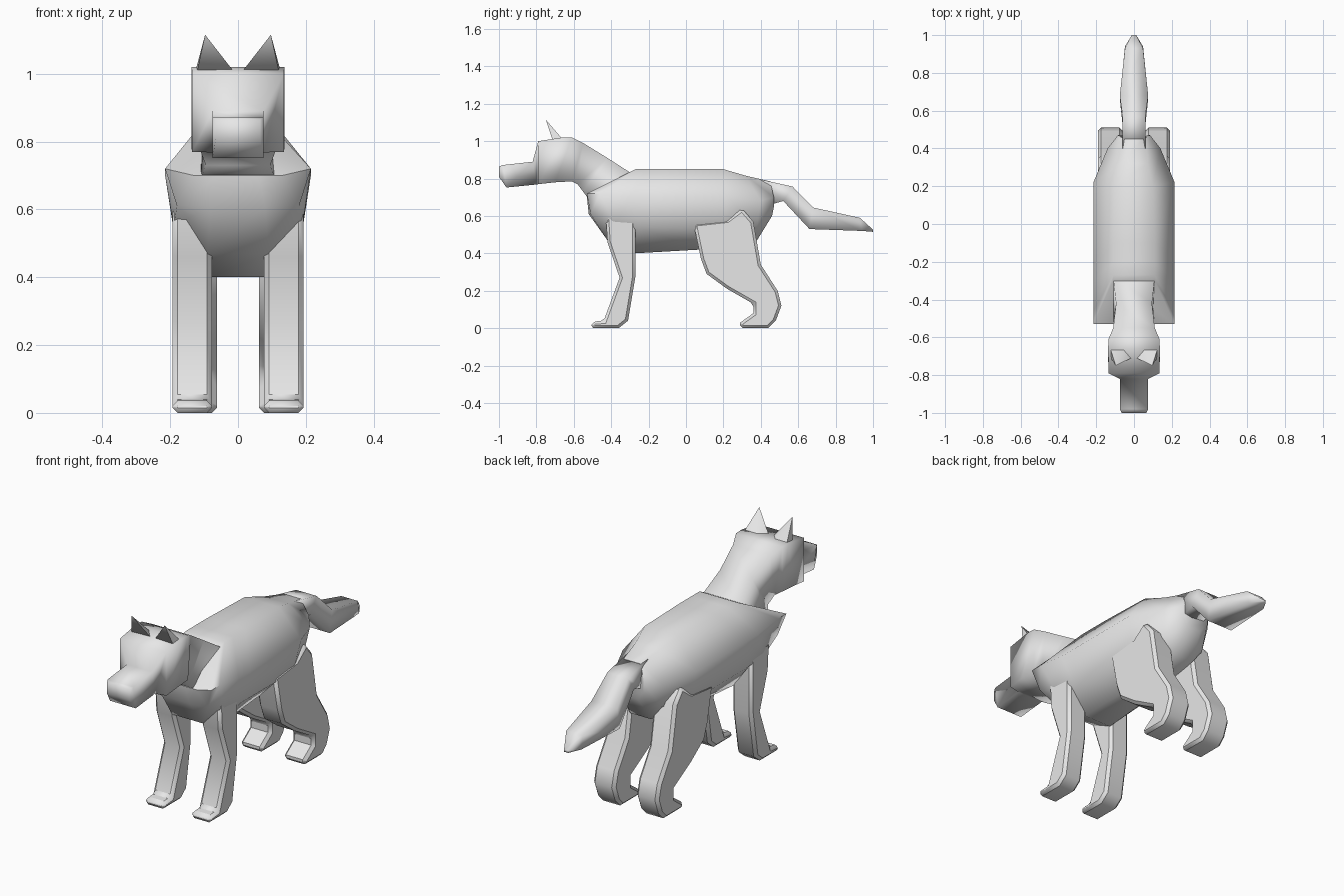
import bpy
import bmesh
import math

default_cube = bpy.data.objects.get("Cube")
if default_cube:
    bpy.data.objects.remove(default_cube, do_unlink=True)

grey = bpy.data.materials.new("plain grey")
grey.use_nodes = True
grey.diffuse_color = (0.8, 0.8, 0.8, 1)
grey.node_tree.nodes["Principled BSDF"].inputs["Base Color"].default_value = (0.8, 0.8, 0.8, 1)


def finish(bm, name, smooth_angle, bevel_width=0):
    """Turn a bmesh into a shaded object."""
    bmesh.ops.recalc_face_normals(bm, faces=bm.faces)
    mesh = bpy.data.meshes.new(name)
    bm.to_mesh(mesh)
    bm.free()
    mesh.materials.append(grey)
    part = bpy.data.objects.new(name, mesh)
    bpy.context.collection.objects.link(part)
    bpy.ops.object.select_all(action="DESELECT")
    part.select_set(True)
    bpy.context.view_layer.objects.active = part
    if bevel_width:
        bevel = part.modifiers.new("soft edges", "BEVEL")
        bevel.width = bevel_width
        bevel.segments = 1
        bevel.limit_method = "ANGLE"
        bevel.angle_limit = math.radians(60)
    bpy.ops.object.shade_smooth_by_angle(angle=math.radians(smooth_angle))
    return part


def loft(name, half_rings, smooth_angle):
    """Mirror each half ring across x = 0, then bridge the rings and cap the ends."""
    bm = bmesh.new()
    rings = []
    for half in half_rings:
        mirrored = [(-x, y, z) for x, y, z in reversed(half)]
        rings.append([bm.verts.new(point) for point in list(half) + mirrored])
    for ring, following in zip(rings, rings[1:]):
        for i in range(len(ring)):
            j = (i + 1) % len(ring)
            bm.faces.new((ring[i], ring[j], following[j], following[i]))
    bm.faces.new(rings[0])
    bm.faces.new(rings[-1])
    return finish(bm, name, smooth_angle)


def box_ring(width, top_y, top_z, bottom_y, bottom_z):
    return [(width, top_y, top_z), (width, bottom_y, bottom_z)]


def leg(name, profile, inner, outer, side):
    """Extrude a side profile across the width of one leg."""
    bm = bmesh.new()
    face = bm.faces.new([bm.verts.new((side * inner, y, z)) for y, z in profile])
    extruded = bmesh.ops.extrude_face_region(bm, geom=[face])
    moved = [v for v in extruded["geom"] if isinstance(v, bmesh.types.BMVert)]
    bmesh.ops.translate(bm, verts=moved, vec=(side * (outer - inner), 0, 0))
    return finish(bm, name, 50, 0.015)


def ear(name, side):
    bm = bmesh.new()
    tip = bm.verts.new((side * 0.097, -0.75, 1.115))
    outline = [(0.015, -0.71), (0.12, -0.715), (0.125, -0.66), (0.05, -0.66)]
    base = [bm.verts.new((side * x, y, 1.01)) for x, y in outline]
    bm.faces.new(base)
    for i, vert in enumerate(base):
        bm.faces.new((vert, base[(i + 1) % len(base)], tip))
    return finish(bm, name, 80)


# Torso: slanted shoulder rim, deep chest, narrow rump
loft("body", [
    [(.11, -.3, .835), (.215, -.53, .72), (.13, -.53, .7), (.06, -.53, .7)],
    [(.11, -.27, .85), (.215, -.46, .72), (.18, -.51, .61), (.08, -.52, .61)],
    [(.11, -.2, .85), (.215, -.3, .7), (.19, -.38, .55), (.09, -.42, .47)],
    [(.11, -.1, .85), (.215, -.2, .7), (.19, -.25, .54), (.08, -.28, .4)],
    [(.1, .2, .85), (.215, .22, .7), (.18, .2, .53), (.07, .07, .42)],
    [(.07, .32, .815), (.14, .4, .68), (.12, .38, .55), (.06, .38, .47)],
    [(.05, .45, .785), (.085, .47, .7), (.08, .47, .65), (.04, .46, .6)],
], 60)

# Neck, head and muzzle
loft("head_and_neck", [
    box_ring(.11, -.28, .82, -.52, .69),
    box_ring(.095, -.42, .91, -.55, .73),
    box_ring(.11, -.55, .99, -.58, .77),
    box_ring(.135, -.61, 1.02, -.61, .785),
    box_ring(.137, -.66, 1.02, -.7, .78),
    box_ring(.135, -.79, 1, -.79, .77),
    box_ring(.075, -.82, .89, -.8, .768),
    box_ring(.075, -.98, .872, -.96, .752),
    box_ring(.065, -1, .865, -1, .81),
], 95)

# Drooping tail
loft("tail", [
    box_ring(.06, .4, .795, .45, .66),
    box_ring(.06, .57, .757, .52, .68),
    box_ring(.075, .68, .645, .66, .53),
    box_ring(.048, .93, .59, .94, .52),
    box_ring(.012, 1, .527, 1, .515),
], 95)

front_profile = [
    (-.43, .61), (-.27, .59), (-.27, .28), (-.31, .04), (-.36, 0),
    (-.51, 0), (-.5, .035), (-.44, .04), (-.355, .27), (-.42, .46),
]
hind_profile = [
    (.04, .56), (.22, .58), (.3, .64), (.36, .57), (.4, .34), (.49, .2),
    (.51, .12), (.48, .04), (.44, 0), (.29, 0), (.29, .03), (.36, .08),
    (.36, .13), (.22, .21), (.11, .29), (.08, .37),
]

# Paired legs and ears
for label, side in (("left", 1), ("right", -1)):
    leg("front_leg_" + label, front_profile, 0.077, 0.193, side)
    leg("hind_leg_" + label, hind_profile, 0.062, 0.19, side)
    ear("ear_" + label, side)
